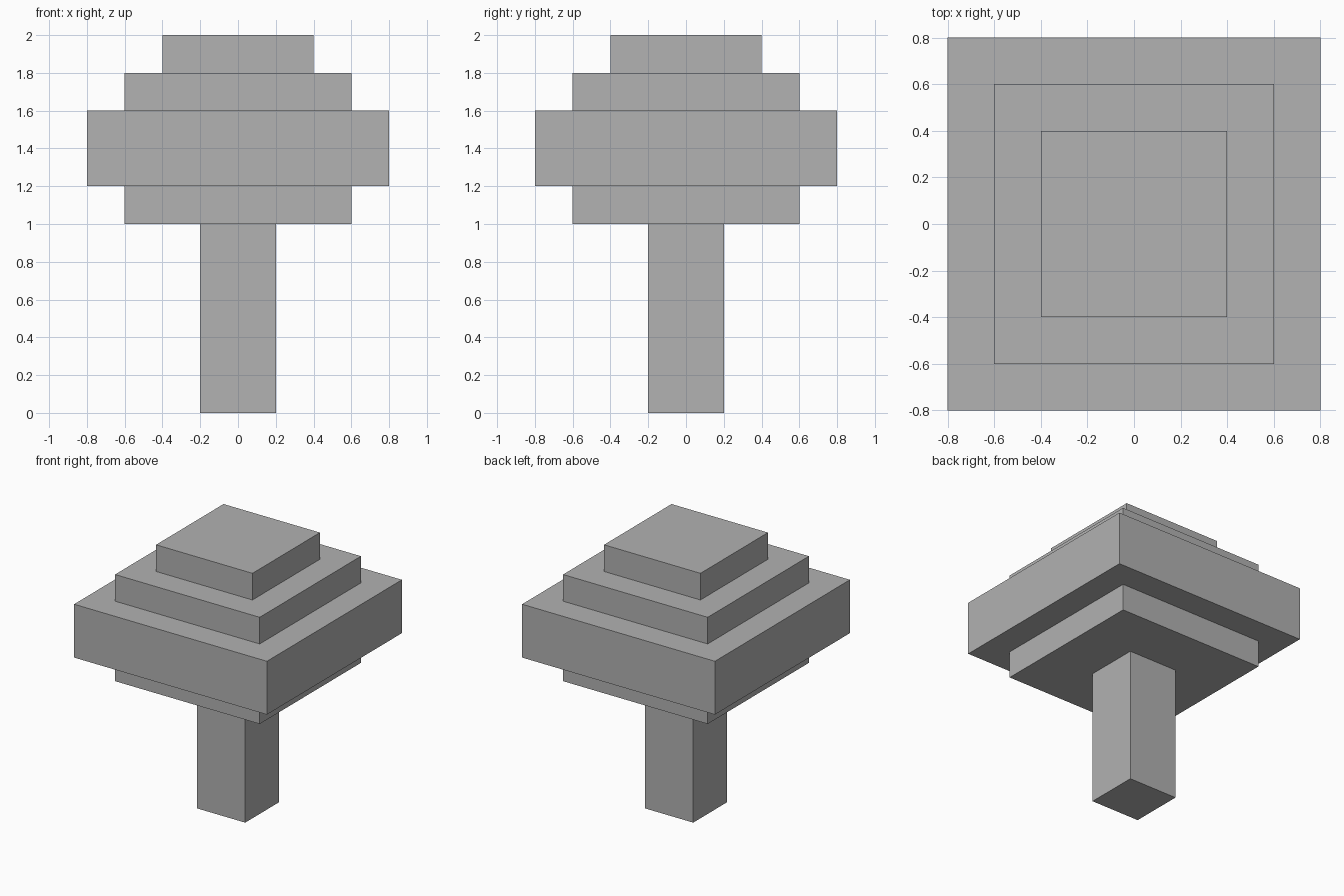
import bpy
import bmesh
from mathutils import Matrix

# Remove the default cube
cube = bpy.data.objects.get("Cube")
if cube:
    bpy.data.objects.remove(cube, do_unlink=True)

# Single flat grey
COLOR = (0.445, 0.445, 0.445, 1.0)
grey = bpy.data.materials.new("plain_grey")
grey.use_nodes = True
grey.diffuse_color = COLOR
grey.node_tree.nodes["Principled BSDF"].inputs["Base Color"].default_value = COLOR


def square_block(name, width, bottom, top):
    """Square block centred on the z axis, spanning bottom to top."""
    bm = bmesh.new()
    height = top - bottom
    matrix = Matrix.Translation((0, 0, bottom + height / 2)) @ Matrix.Diagonal((width, width, height, 1))
    bmesh.ops.create_cube(bm, size=1, matrix=matrix)
    mesh = bpy.data.meshes.new(name)
    bm.to_mesh(mesh)
    bm.free()
    mesh.materials.append(grey)
    obj = bpy.data.objects.new(name, mesh)
    bpy.context.collection.objects.link(obj)
    return obj


# Trunk, then the stepped crown from bottom to top
square_block("trunk", 0.4, 0, 1)
square_block("crown_base", 1.2, 1, 1.2)
square_block("crown_middle", 1.6, 1.2, 1.6)
square_block("crown_upper", 1.2, 1.6, 1.8)
square_block("crown_top", 0.8, 1.8, 2)
